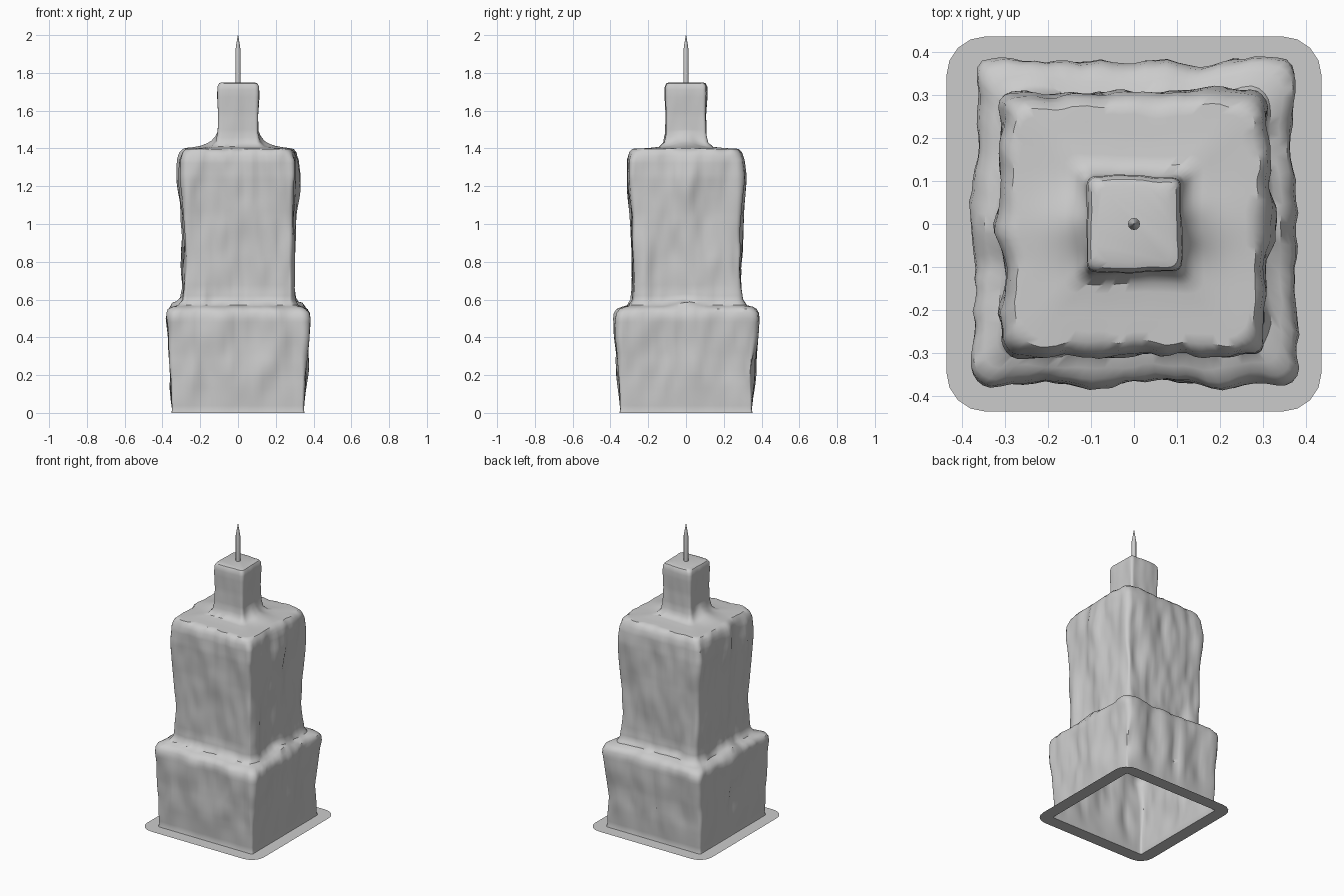
import bpy, bmesh, math
from mathutils import Vector, noise

if "Cube" in bpy.data.objects:
    bpy.data.objects.remove(bpy.data.objects["Cube"])

# Profile of the tower: height, half width, corner radius
PROFILE = [
    (0.00, 0.435, 0.09), (0.00, 0.352, 0.012), (0.02, 0.348, 0.012),
    (0.15, 0.357, 0.02), (0.30, 0.362, 0.03), (0.40, 0.369, 0.035),
    (0.50, 0.374, 0.04), (0.53, 0.370, 0.04), (0.55, 0.358, 0.04),
    (0.562, 0.335, 0.04), (0.57, 0.308, 0.035), (0.60, 0.288, 0.02),
    (0.66, 0.283, 0.015), (0.85, 0.287, 0.02), (1.05, 0.293, 0.025),
    (1.25, 0.306, 0.035), (1.34, 0.304, 0.04), (1.38, 0.293, 0.04),
    (1.398, 0.275, 0.04), (1.402, 0.20, 0.03), (1.408, 0.14, 0.025),
    (1.43, 0.117, 0.02), (1.48, 0.107, 0.015), (1.58, 0.105, 0.015),
    (1.69, 0.110, 0.02), (1.73, 0.108, 0.02), (1.745, 0.100, 0.02),
    (1.75, 0.085, 0.02),
]
SIDE, ARC = 26, 4


def square_ring(h, r):
    """Rounded square as (position, outward normal) pairs."""
    pts = []
    for q in range(4):
        a0 = q * math.pi / 2
        sx, sy = [(1, 1), (-1, 1), (-1, -1), (1, -1)][q]
        c = Vector((sx * (h - r), sy * (h - r)))
        for i in range(ARC + 1):
            a = a0 + i / ARC * math.pi / 2
            n = Vector((math.cos(a), math.sin(a)))
            pts.append((c + n * r, n))
        start, n = pts[-1]
        along = Vector((-n.y, n.x))
        for i in range(1, SIDE):
            pts.append((start + along * (2 * (h - r) * i / SIDE), n))
    return pts


def weathered(p, n, z, h):
    """Soft vertical runs, and ridges down the middle of the x sides."""
    fade = min(1, z / 0.2)
    amp = 0.020 if z < 1.40 else 0.006
    f = noise.noise(Vector((p.x * 9, p.y * 9, z * 2.6 + 4)))
    f += 0.5 * noise.noise(Vector((p.x * 22 + 7, p.y * 22, z * 6)))
    d = amp * fade * f
    mid = math.exp(-(p.y / 0.07) ** 2)
    if abs(n.x) > 0.9 and z < 1.39:
        ridge = math.exp(-((z - 1.22) / 0.2) ** 2) + math.exp(-((z - 0.54) / 0.1) ** 2) * 0.6
        d += 0.018 * mid * ridge
    dz = 0
    # Banked fillet against the upper block and the ledge
    if h < 0.285 and 1.39 < z < 1.5:
        dz = 0.055 * mid * math.exp(-max(0, abs(p.x) - 0.11) / 0.06) * min(1, (1.5 - z) / 0.09)
    if 0.55 < z < 0.66 and abs(n.x) > 0.9:
        dz = 0.025 * mid * (0.66 - z) / 0.11
    q = p + n * d
    return (q.x, q.y, z + dz)


# Resample the profile
rows = [PROFILE[0]]
for a, b in zip(PROFILE, PROFILE[1:]):
    k = max(1, int(math.hypot(b[0] - a[0], b[1] - a[1]) / 0.018))
    for i in range(1, k + 1):
        rows.append(tuple(u + (v - u) * i / k for u, v in zip(a, b)))

# Hollow stepped tower with base flange, open below
bm = bmesh.new()
rings = []
for z, h, r in rows:
    rings.append([bm.verts.new(weathered(p, n, z, h)) for p, n in square_ring(h, r)])
count = len(rings[0])
for a, b in zip(rings, rings[1:]):
    for i in range(count):
        j = (i + 1) % count
        bm.faces.new((a[i], a[j], b[j], b[i]))
bm.faces.new(rings[-1])
mesh = bpy.data.meshes.new("stepped_tower")
bm.to_mesh(mesh)
bm.free()
tower = bpy.data.objects.new("stepped_tower", mesh)
bpy.context.collection.objects.link(tower)

# Spire: rod with a pointed tip
bm = bmesh.new()
sides = 12
prev = None
for z, r in [(1.74, 0.014), (1.92, 0.014), (2.0, 0.001)]:
    ring = [bm.verts.new((r * math.cos(t * math.tau / sides), r * math.sin(t * math.tau / sides), z))
            for t in range(sides)]
    if prev:
        for i in range(sides):
            j = (i + 1) % sides
            bm.faces.new((prev[i], prev[j], ring[j], ring[i]))
    prev = ring
bm.faces.new(prev)
mesh = bpy.data.meshes.new("spire")
bm.to_mesh(mesh)
bm.free()
spire = bpy.data.objects.new("spire", mesh)
bpy.context.collection.objects.link(spire)

for ob in (tower, spire):
    bpy.ops.object.select_all(action='DESELECT')
    ob.select_set(True)
    bpy.context.view_layer.objects.active = ob
    bpy.ops.object.shade_smooth_by_angle(angle=math.radians(40))
